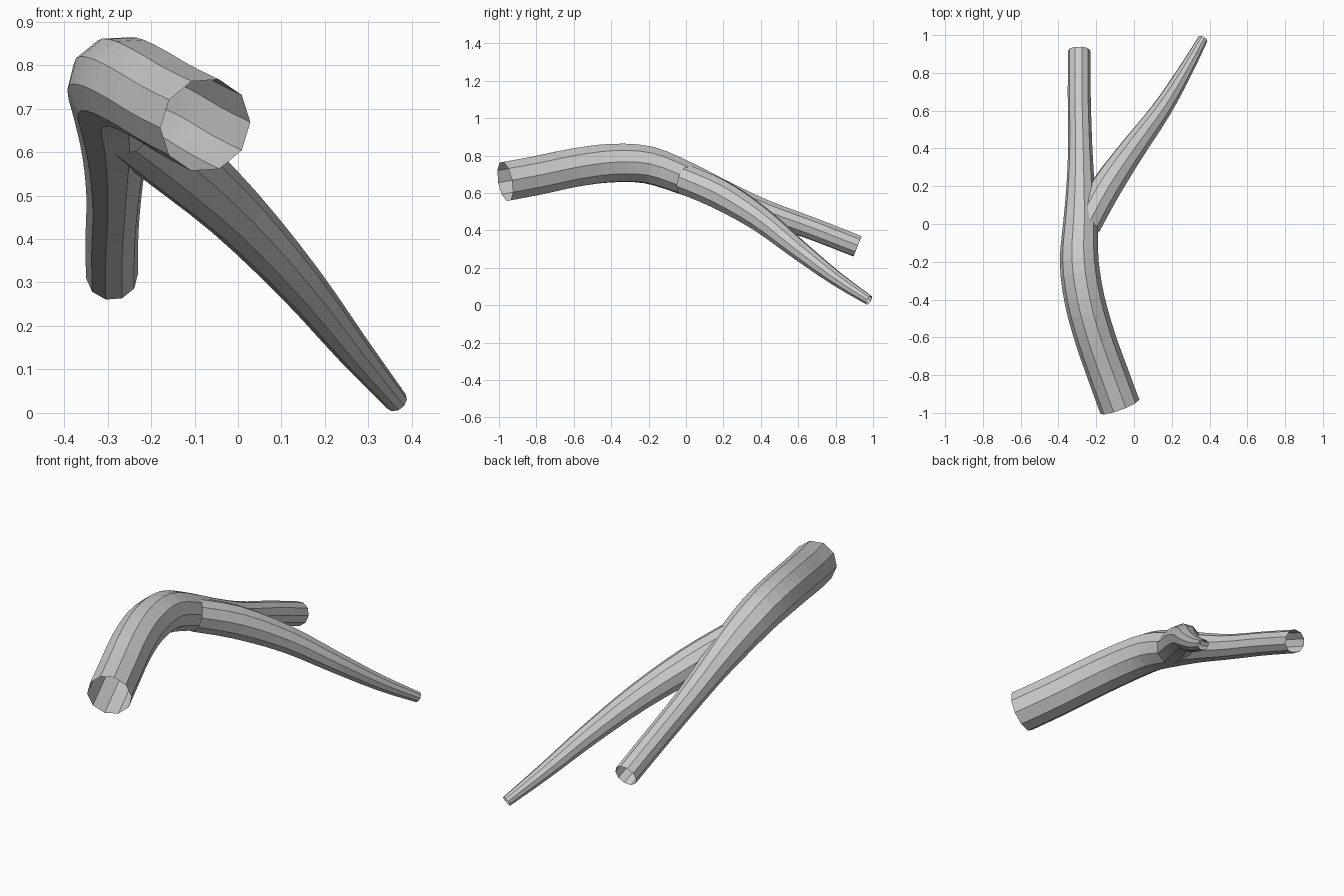
import bpy, bmesh, math
from mathutils import Vector

if "Cube" in bpy.data.objects:
    bpy.data.objects.remove(bpy.data.objects["Cube"])

SIDES, STEPS = 10, 3

bark = bpy.data.materials.new("plain grey")
bark.diffuse_color = (0.6, 0.6, 0.6, 1)
bark.use_nodes = True
bark.node_tree.nodes["Principled BSDF"].inputs["Base Color"].default_value = bark.diffuse_color


def spline(p, i, t):
    # Catmull-Rom through (x, y, z, radius) points
    a, b, c, d = (Vector(p[max(0, min(len(p) - 1, i + k))]) for k in (-1, 0, 1, 2))
    return 0.5 * (2*b + (c - a)*t + (2*a - 5*b + 4*c - d)*t*t + (3*b - a - 3*c + d)*t**3)


def tube(name, points):
    """Open-ended faceted tube swept along a tapering path."""
    path = [spline(points, i, s / STEPS) for i in range(len(points) - 1) for s in range(STEPS)]
    path.append(Vector(points[-1]))
    pos = [Vector(p[:3]) for p in path]
    bm = bmesh.new()
    rings = []
    side = Vector((1, 0, 0))
    for i, p in enumerate(pos):
        tangent = (pos[min(i + 1, len(pos) - 1)] - pos[max(i - 1, 0)]).normalized()
        side = (side - tangent * side.dot(tangent)).normalized()
        up = side.cross(tangent)
        ring = []
        for k in range(SIDES):
            a = math.tau * k / SIDES
            ring.append(bm.verts.new(p + path[i][3] * (side * math.cos(a) + up * math.sin(a))))
        rings.append(ring)
    for r, q in zip(rings, rings[1:]):
        for k in range(SIDES):
            n = (k + 1) % SIDES
            bm.faces.new((r[k], r[n], q[n], q[k]))
    bmesh.ops.recalc_face_normals(bm, faces=bm.faces)
    mesh = bpy.data.meshes.new(name)
    bm.to_mesh(mesh)
    bm.free()
    mesh.materials.append(bark)
    obj = bpy.data.objects.new(name, mesh)
    bpy.context.collection.objects.link(obj)


# Thick bent limb
tube("main_branch", [
    (-0.075, -0.967, 0.662, 0.110), (-0.140, -0.79, 0.695, 0.109),
    (-0.207, -0.60, 0.735, 0.108), (-0.262, -0.40, 0.760, 0.107),
    (-0.290, -0.20, 0.750, 0.103), (-0.284, 0.00, 0.678, 0.092),
    (-0.283, 0.20, 0.594, 0.075), (-0.285, 0.42, 0.502, 0.064),
    (-0.290, 0.68, 0.408, 0.061), (-0.290, 0.917, 0.315, 0.060)])

# Thin tapering offshoot
tube("side_branch", [
    (-0.258, -0.005, 0.672, 0.084), (-0.150, 0.19, 0.588, 0.083),
    (-0.005, 0.40, 0.458, 0.069), (0.142, 0.60, 0.298, 0.054),
    (0.265, 0.80, 0.145, 0.040), (0.364, 0.978, 0.027, 0.027)])
